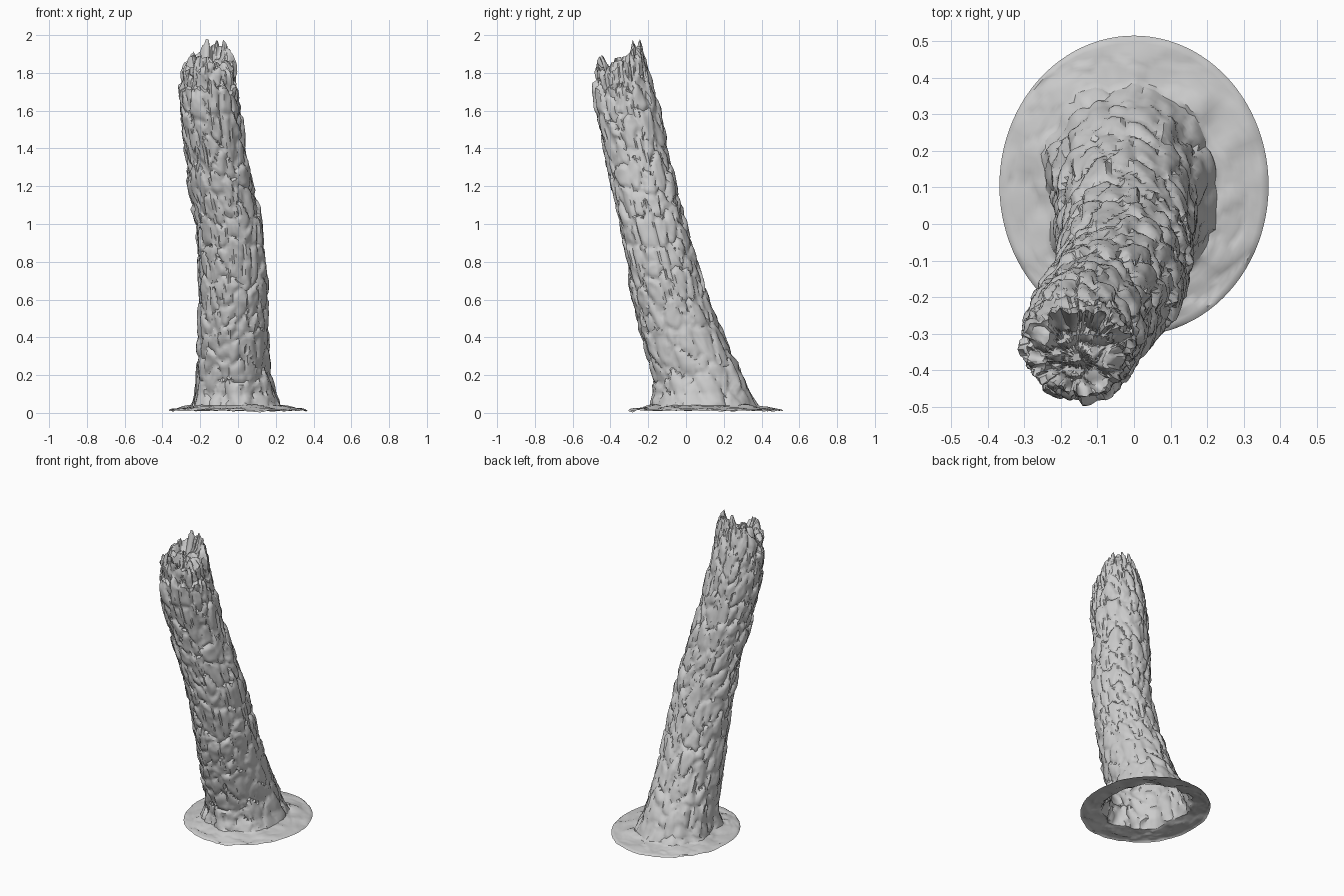
import bpy, bmesh, math
from mathutils import Vector, noise

if "Cube" in bpy.data.objects:
    bpy.data.objects.remove(bpy.data.objects["Cube"])

noise.seed_set(7)
SEG, ROWS = 96, 150

# Trunk outline: height, x min, x max, y min, y max
OUTLINE = [
    (0.03, -0.26, 0.25, -0.20, 0.39), (0.10, -0.235, 0.21, -0.17, 0.35),
    (0.20, -0.225, 0.18, -0.18, 0.305), (0.40, -0.22, 0.165, -0.24, 0.205),
    (0.60, -0.21, 0.158, -0.285, 0.125), (0.80, -0.212, 0.152, -0.32, 0.065),
    (1.00, -0.225, 0.128, -0.36, 0.005), (1.20, -0.265, 0.085, -0.40, -0.045),
    (1.40, -0.29, 0.045, -0.44, -0.09), (1.60, -0.31, 0.018, -0.485, -0.135),
    (1.80, -0.312, 0.002, -0.495, -0.19), (2.02, -0.26, -0.03, -0.465, -0.25),
]
# Height of the broken rim every 30 degrees, starting at +x and going to the back
RIM = [1.83, 1.92, 1.99, 1.97, 1.94, 1.86, 1.81, 1.83, 1.88, 1.90, 1.84, 1.80]


def section(z):
    """Centre and radii of the trunk at a height."""
    for a, b in zip(OUTLINE, OUTLINE[1:]):
        if z <= b[0] or b is OUTLINE[-1]:
            t = max(0, min(1, (z - a[0]) / (b[0] - a[0])))
            x0, x1, y0, y1 = [a[i] + (b[i] - a[i]) * t for i in range(1, 5)]
            return (x0 + x1) / 2, (y0 + y1) / 2, (x1 - x0) / 2, (y1 - y0) / 2


def plates(p):
    """Voronoi plates: level of the plate, depth of crack, tilt."""
    dist, pts = noise.voronoi(p)
    crack = min(1, (dist[1] - dist[0]) / 0.25)
    return noise.noise(pts[0] * 5.3), 1 - crack, p.z - pts[0].z


def bark(a, z):
    """Relief of the bark, outward."""
    p = Vector((math.cos(a) * 2.9, math.sin(a) * 2.9, z * 7))
    p += noise.noise_vector(p * 0.9) * 0.35
    level, crack, tilt = plates(p)
    fine = noise.noise(p * 2.6 + Vector((9, 2, 5)))
    return 0.014 * level - 0.012 * crack + 0.007 * tilt + 0.006 * fine - 0.001


def rim_height(a):
    u = (a / math.tau * 12) % 12
    i, t = int(u), u % 1
    base = RIM[i] * (1 - t) + RIM[(i + 1) % 12] * t
    chunk = noise.cell(Vector((math.cos(a) * 3.1 + 7, math.sin(a) * 3.1 + 7, 0.5)))
    return min(1.985, base + 0.03 * (chunk - 0.5) + 0.015 * noise.noise(Vector((a * 6, 3, 1))))


def trunk_point(a, z):
    cx, cy, rx, ry = section(z)
    c, s = math.cos(a), math.sin(a)
    d = bark(a, z)
    # bark torn off the front near the break
    edge = 1.72 + 0.07 * noise.noise(Vector((a * 3, 0, 4)))
    if s < 0.2 and z > edge:
        d -= 0.016
    # root buttresses at the foot
    foot = max(0, 1 - z / 0.3)
    d += foot * 0.035 * noise.noise(Vector((c * 2.2, s * 2.2, 1.7)))
    return Vector((cx + (rx + d) * c, cy + (ry + d) * s, z))


def skin(name, rings, close=False):
    """Join rings of points into a surface."""
    bm = bmesh.new()
    vr = [[bm.verts.new(p) for p in r] for r in rings]
    for r0, r1 in zip(vr, vr[1:]):
        for i in range(SEG):
            j = (i + 1) % SEG
            bm.faces.new((r0[i], r0[j], r1[j], r1[i]))
    if close:
        bm.faces.new(vr[-1])
    bmesh.ops.triangulate(bm, faces=bm.faces)
    me = bpy.data.meshes.new(name)
    bm.to_mesh(me)
    bm.free()
    ob = bpy.data.objects.new(name, me)
    bpy.context.collection.objects.link(ob)
    bpy.ops.object.select_all(action='DESELECT')
    ob.select_set(True)
    bpy.context.view_layer.objects.active = ob
    bpy.ops.object.shade_smooth_by_angle(angle=math.radians(42))
    return ob


angles = [math.tau * i / SEG for i in range(SEG)]

# Leaning bark-covered trunk, open at the bottom
rings = [[trunk_point(a, 0.04 + (rim_height(a) - 0.04) * k / ROWS) for a in angles]
         for k in range(ROWS + 1)]
foot_ring = rings[0]
skin("trunk", rings)

# Splintered wood inside the break
rim = rings[-1]
centre = Vector((-0.15, -0.37, 0))
core = [rim]
for k in range(1, 13):
    t = k / 12.5
    ring = []
    for p in rim:
        q = p.lerp(Vector((centre.x, centre.y, p.z)), t)
        level, crack, _ = plates(Vector((q.x * 17, q.y * 17, 2.3)))
        inner = 1.85 + 0.25 * (q.y - centre.y) + 0.09 * level - 0.05 * crack
        w = min(1, t * 3.5)
        q.z = min(1.99, p.z * (1 - w) + inner * w)
        ring.append(q)
    core.append(ring)
skin("broken_top", core, close=True)

# Thin disc of uneven earth around the foot
disc = []
for k in range(15):
    t = k / 14
    ring = []
    for a, p in zip(angles, foot_ring):
        edge = Vector((0.368 * math.cos(a), 0.105 + 0.41 * math.sin(a), 0.0))
        q = p.lerp(edge, t)
        level, crack, _ = plates(Vector((q.x * 13, q.y * 13, 6.1)))
        bump = 0.012 * noise.noise(Vector((q.x * 9, q.y * 9, 3))) + 0.008 * level - 0.004 * crack
        h = 0.018 + 0.022 * (1 - t) + bump * min(1, (1 - t) * 4 + 0.3)
        q.z = max(0.0, h) if k else p.z
        if k == 14:
            q.z = max(0.0, 0.012 + bump * 0.8)
        ring.append(q)
    disc.append(ring)
skin("ground_disc", disc[::-1])
